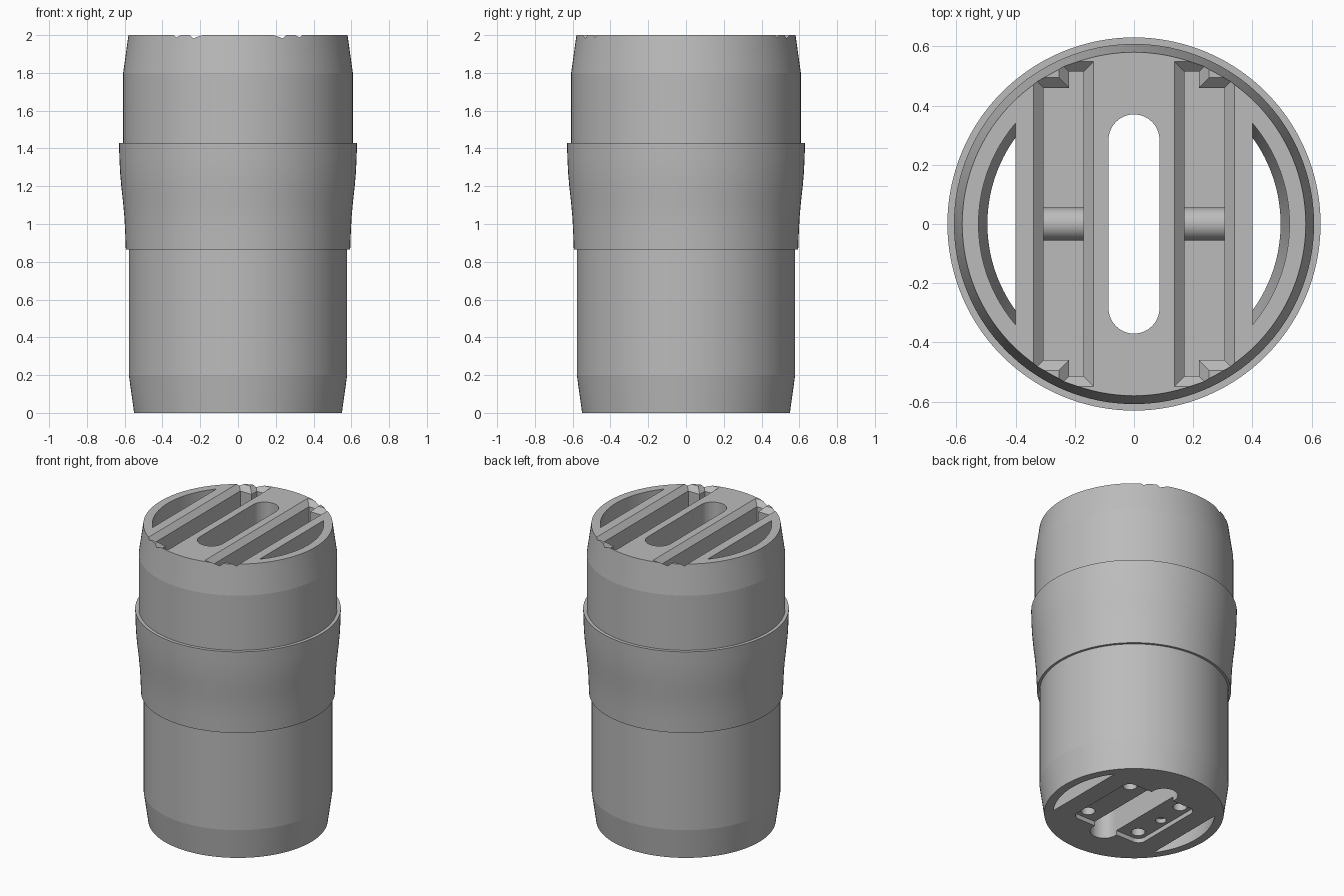
import bpy, bmesh, math

if "Cube" in bpy.data.objects:
    bpy.data.objects.remove(bpy.data.objects["Cube"])

grey = bpy.data.materials.new("mid_grey")
grey.diffuse_color = (0.5, 0.5, 0.5, 1)
grey.use_nodes = True
grey.node_tree.nodes["Principled BSDF"].inputs["Base Color"].default_value = grey.diffuse_color


def loft(name, rings):
    """Closed solid from matching rings of 3D points."""
    bm = bmesh.new()
    loops = [[bm.verts.new(p) for p in ring] for ring in rings]
    n = len(loops[0])
    for a, b in zip(loops, loops[1:]):
        for i in range(n):
            j = (i + 1) % n
            bm.faces.new((a[i], a[j], b[j], b[i]))
    bm.faces.new(loops[0])
    bm.faces.new(loops[-1])
    bmesh.ops.recalc_face_normals(bm, faces=bm.faces)
    me = bpy.data.meshes.new(name)
    bm.to_mesh(me)
    bm.free()
    me.materials.append(grey)
    ob = bpy.data.objects.new(name, me)
    bpy.context.collection.objects.link(ob)
    return ob


def circle(r, z, x=0, y=0, n=128):
    return [(x + r * math.cos(2 * math.pi * i / n),
             y + r * math.sin(2 * math.pi * i / n), z) for i in range(n)]


def rounded(hx, hy, r, z, n=12):
    """Rounded rectangle outline."""
    pts = []
    for q, (sx, sy) in enumerate(((1, 1), (-1, 1), (-1, -1), (1, -1))):
        for i in range(n + 1):
            a = math.pi / 2 * (q + i / n)
            pts.append((sx * (hx - r) + r * math.cos(a),
                        sy * (hy - r) + r * math.sin(a), z))
    return pts


def segment(side, r, z, chord=0.4, n=32):
    """Circle segment beyond a vertical chord."""
    a = math.acos(chord / r)
    return [(side * r * math.cos(-a + 2 * a * i / n),
             r * math.sin(-a + 2 * a * i / n), z) for i in range(n + 1)]


def groove(side, d, z):
    """Stepped-end groove outline, grown outward by d."""
    half = [(0.305 + d, 0.46 + d), (0.22 + d, 0.46 + d),
            (0.22 + d, 0.515 + d), (0.17 - d, 0.515 + d)]
    pts = half + [(x, -y) for x, y in reversed(half)]
    return [(side * x, y, z) for x, y in pts]


# Turned outer body with flared middle collar
profile = [(0.55, 0), (0.578, 0.2), (0.578, 0.865), (0.594, 0.865), (0.597, 0.95),
           (0.601, 1.03), (0.608, 1.11), (0.617, 1.19), (0.624, 1.27), (0.628, 1.35),
           (0.63, 1.43), (0.608, 1.43), (0.608, 1.8), (0.58, 2.0)]
body = loft("body", [circle(r, z) for r, z in profile])

cutters = []

# Central slot running right through
cutters.append(loft("slot_cutter", [rounded(0.086, 0.37, 0.0859, z) for z in (-0.1, 2.1)]))

for s in (-1, 1):
    # Side openings, narrowing toward the base
    cutters.append(loft("side_opening_cutter", [segment(s, r, z) for r, z in
                   ((0.495, -0.1), (0.495, 0.001), (0.525, 0.2), (0.525, 2.1))]))
    # Chamfered top grooves
    cutters.append(loft("groove_cutter", [groove(s, d, z) for d, z in
                   ((0, 1.7), (0, 1.966), (0.044, 2.01))]))

# Recessed panel in the base
cutters.append(loft("panel_cutter", [rounded(0.27, 0.27, 0.05, z) for z in (-0.1, 0.03)]))

# Screw holes and one small countersunk hole in the panel
for x in (-0.2, 0.2):
    for y in (-0.2, 0.2):
        cutters.append(loft("screw_hole_cutter", [circle(0.043, z, x, y, 32) for z in (0.0, 0.12)]))
cutters.append(loft("small_hole_cutter", [circle(r, z, -0.215, 0, 32) for r, z in
               ((0.033, 0.0), (0.033, 0.06), (0.015, 0.06), (0.015, 0.15))]))

for c in cutters:
    m = body.modifiers.new(c.name, 'BOOLEAN')
    m.operation = 'DIFFERENCE'
    m.solver = 'EXACT'
    m.object = c

# Bake the cuts, then discard the cutters
bpy.context.view_layer.update()
dg = bpy.context.evaluated_depsgraph_get()
baked = bpy.data.meshes.new_from_object(body.evaluated_get(dg))
body.modifiers.clear()
body.data = baked
for c in cutters:
    bpy.data.objects.remove(c)

# Round cross bars in the grooves
bars = []
for s in (-1, 1):
    ring = circle(0.055, 0, n=48)
    bars.append(loft("cross_bar", [[(s * x, a, 1.76 + b) for a, b, _ in ring]
                                   for x in (0.165, 0.31)]))

# Smooth round walls, keep edges crisp
for ob in [body] + bars:
    bpy.ops.object.select_all(action='DESELECT')
    ob.select_set(True)
    bpy.context.view_layer.objects.active = ob
    bpy.ops.object.shade_smooth_by_angle(angle=math.radians(7 if ob is body else 30))
